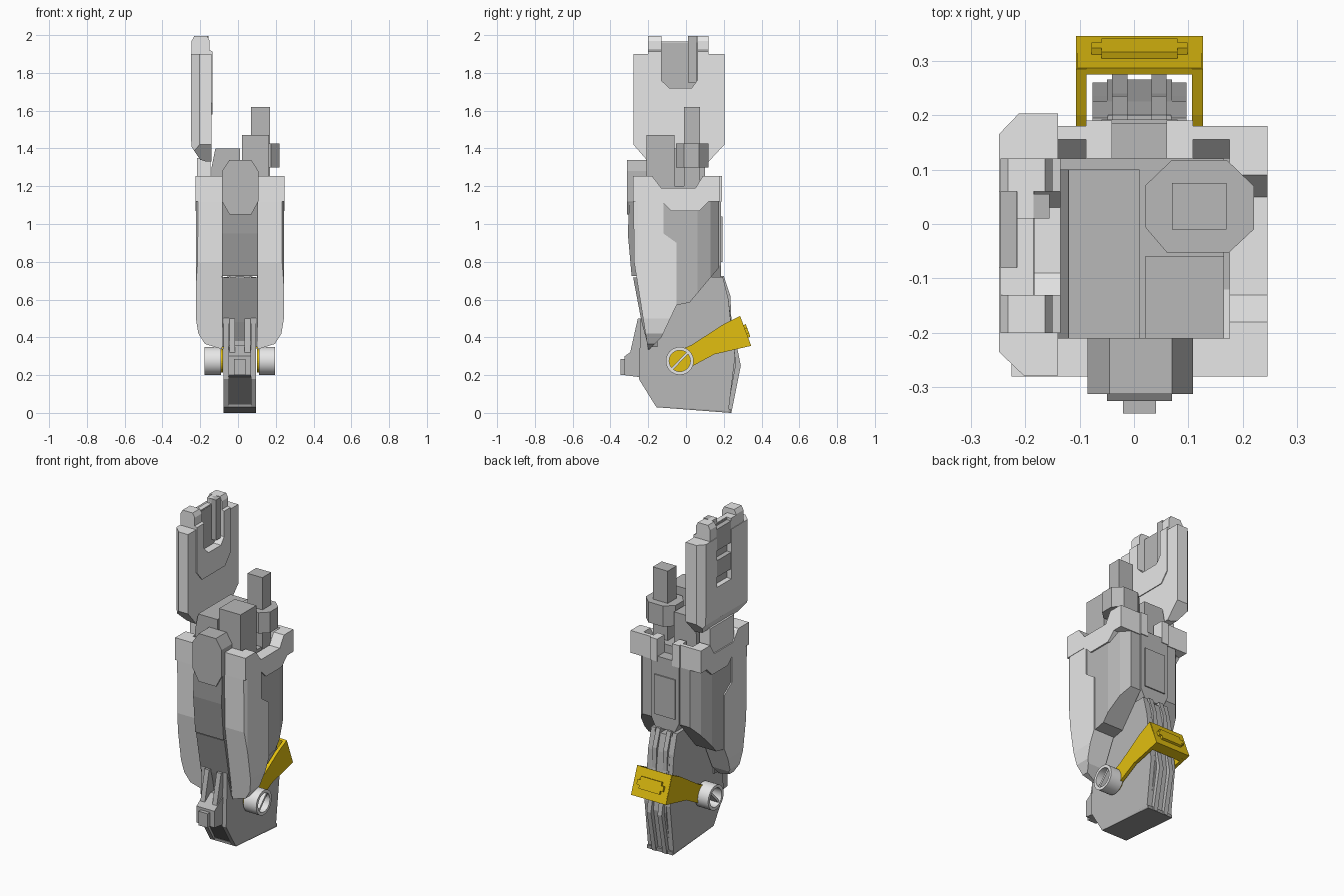
import bpy, bmesh, math
from mathutils import Vector

if "Cube" in bpy.data.objects:
    bpy.data.objects.remove(bpy.data.objects["Cube"])


def material(name, r, g, b):
    m = bpy.data.materials.new(name)
    m.use_nodes = True
    m.diffuse_color = (r, g, b, 1)
    m.node_tree.nodes["Principled BSDF"].inputs["Base Color"].default_value = (r, g, b, 1)
    return m


LIGHT = material("light grey", .8, .8, .8)
MID = material("mid grey", .48, .48, .48)
PANEL = material("panel grey", .33, .33, .33)
DARK = material("dark grey", .14, .14, .14)
GOLD = material("gold", .76, .52, .005)
CENTRE = .01  # the body's own mirror plane


def prism(name, axis, pts, lo, hi, mat):
    """Extrude a profile along an axis; the profile uses the other two axes in order."""
    bm = bmesh.new()

    def place(p, d):
        c = list(p)
        c.insert("xyz".index(axis), d)
        return bm.verts.new(c)
    a, b = [[place(p, d) for p in pts] for d in (lo, hi)]
    bm.faces.new(a)
    bm.faces.new(b)
    for i in range(len(pts)):
        j = (i + 1) % len(pts)
        bm.faces.new((a[i], a[j], b[j], b[i]))
    bmesh.ops.recalc_face_normals(bm, faces=bm.faces)
    me = bpy.data.meshes.new(name)
    bm.to_mesh(me)
    bm.free()
    me.materials.append(mat)
    o = bpy.data.objects.new(name, me)
    bpy.context.collection.objects.link(o)
    return o


def box(name, x, y, z, mat):
    return prism(name, "z", [(x[0], y[0]), (x[1], y[0]), (x[1], y[1]), (x[0], y[1])], *z, mat)


def combine(o, cutter, op):
    m = o.modifiers.new("cut", "BOOLEAN")
    m.operation, m.object, m.solver = op, cutter, "EXACT"
    dg = bpy.context.evaluated_depsgraph_get()
    me = bpy.data.meshes.new_from_object(o.evaluated_get(dg))
    o.modifiers.clear()
    o.data = me
    bpy.data.objects.remove(cutter)


def mirrored(o, name):
    """Copy a part across the body's mirror plane."""
    c = o.copy()
    c.data = o.data.copy()
    c.name = name
    for v in c.data.vertices:
        v.co.x = 2 * CENTRE - v.co.x
    c.data.flip_normals()
    bpy.context.collection.objects.link(c)


def circle(y, z, r, n=32):
    return [(y + r * math.cos(math.tau * i / n), z + r * math.sin(math.tau * i / n)) for i in range(n)]


# front side shells, tapered towards the bottom
shell = prism("left_front_shell", "x", [(-.278, 1.12), (-.12, 1.12), (-.12, .95), (-.05, .9), (-.05, .57),
              (-.13, .4), (-.2, .33), (-.275, .8)], .104, .3, LIGHT)
combine(shell, prism("taper", "y", [(.05, 1.2), (.243, 1.2), (.243, .5), (.23, .42), (.195, .365), (.05, .32)],
                     -.4, .3, LIGHT), "INTERSECT")
combine(shell, prism("corner", "z", [(.05, -.3), (.222, -.3), (.243, -.255), (.26, .1), (.05, .1)],
                     .2, 1.3, LIGHT), "INTERSECT")
mirrored(shell, "right_front_shell")

# rear side panels with chamfered rear corner
rear = prism("left_rear_panel", "x", [(-.12, 1.12), (.175, 1.12), (.175, .77), (.02, .585), (-.05, .57),
             (-.05, .9), (-.12, .95)], .1, .3, MID)
combine(rear, prism("corner", "z", [(.05, -.2), (.236, -.2), (.236, .06), (.21, .13), (.165, .18), (.05, .18)],
                    .4, 1.3, MID), "INTERSECT")
mirrored(rear, "right_rear_panel")

# collar around the top of the body
collar = prism("left_collar", "x", [(-.28, 1.255), (-.18, 1.255), (-.13, 1.19), (.05, 1.19), (.09, 1.255),
               (.18, 1.255), (.18, 1.12), (.12, 1.12), (.07, 1.07), (-.08, 1.07), (-.13, 1.12), (-.28, 1.12)],
               .175, .245, LIGHT)
mirrored(collar, "right_collar")
for end, y in (("front", (-.28, -.21)), ("rear", (.155, .18))):
    part = box("left_collar_" + end, (.1, .175), y, (1.12, 1.255), LIGHT)
    mirrored(part, "right_collar_" + end)
pocket = box("left_pocket_floor", (.105, .175), (.12, .155), (1.118, 1.126), DARK)
mirrored(pocket, "right_pocket_floor")

# inner core and the blocks standing on it
box("core", (-.14, .165), (-.21, .12), (.77, 1.2), MID)
prism("low_block", "y", [(-.14, 1.18), (-.14, 1.3), (-.12, 1.4), (.01, 1.4), (.01, 1.18)], -.21, .1, MID)
box("high_block", (.02, .165), (-.21, -.06), (1.18, 1.47), MID)
box("joint_post", (.07, .17), (-.01, .075), (1.18, 1.62), MID)
prism("joint_collar", "z", [(.02, .07), (.07, .118), (.17, .118), (.22, .07), (.22, -.01), (.175, -.052),
      (.06, -.052), (.02, -.005)], 1.3, 1.425, MID)

# front centre panels and cap
prism("front_cap", "y", [(-.085, 1.12), (-.045, 1.05), (.07, 1.05), (.108, 1.12), (.108, 1.28), (.07, 1.34),
      (-.045, 1.34), (-.085, 1.28)], -.312, -.21, MID)
prism("upper_front_panel", "x", [(-.3, 1.12), (-.308, .95), (-.288, .725), (-.16, .725), (-.16, 1.12)],
      -.085, .105, PANEL)
prism("lower_front_panel", "x", [(-.28, .718), (-.235, .48), (-.2, .35), (-.15, .35), (-.15, .718)],
      -.085, .105, PANEL)

# rear centre panel with two prongs
prism("rear_panel", "y", [(-.083, 1.15), (.105, 1.15), (.105, .78), (.075, .72), (-.055, .72), (-.083, .78)],
      .1, .185, MID)
box("rear_inset", (-.06, .08), (.18, .192), (.8, 1.04), MID)
prong = box("left_rear_prong", (.06, .108), (.12, .19), (1.12, 1.255), LIGHT)
mirrored(prong, "right_rear_prong")

# lower limb: two side plates around stepped centre plates
plate = prism("left_limb_plate", "x", [(-.25, .18), (-.16, .035), (.225, .01), (.26, .3), (.235, .5), (.225, .6),
              (.195, .72), (-.1, .72), (-.24, .5)], .068, .096, MID)
mirrored(plate, "right_limb_plate")
prism("limb_core", "x", [(-.22, .2), (-.14, .04), (.22, .01), (.265, .26), (.225, .6), (.2, .7), (-.1, .7), (-.2, .5)],
      -.05, .07, MID)
ridge = prism("left_limb_ridge", "x", [(.1, .03), (.24, 0), (.29, .25), (.24, .5), (.235, .62), (.2, .725), (.1, .72)],
              .032, .06, MID)
mirrored(ridge, "right_limb_ridge")
prism("limb_sole", "x", [(-.157, .03), (.235, 0), (.235, .02), (-.157, .045)], -.076, .096, PANEL)
prism("limb_front_recess", "x", [(-.235, .19), (-.152, .045), (-.13, .045), (-.2, .19)], -.048, .068, DARK)

# front latch on the lower limb
prism("latch_block", "x", [(-.325, .2), (-.325, .3), (-.24, .36), (-.2, .36), (-.2, .19), (-.25, .19)],
      -.05, .07, MID)
box("latch_nose", (-.02, .04), (-.348, -.3), (.2, .285), MID)
tine = prism("left_latch_tine", "x", [(-.3, .3), (-.255, .5), (-.23, .5), (-.2, .3)], .035, .065, MID)
mirrored(tine, "right_latch_tine")

# hollow pivot pegs with a diagonal bar
peg = prism("left_peg", "x", circle(-.033, .275, .074), .11, .197, LIGHT)
combine(peg, prism("bore", "x", circle(-.033, .275, .056), .13, .3, LIGHT), "DIFFERENCE")
bpy.ops.object.select_all(action="DESELECT")
peg.select_set(True)
bpy.context.view_layer.objects.active = peg
bpy.ops.object.shade_smooth_by_angle(angle=math.radians(30))
mirrored(peg, "right_peg")
bar = prism("left_peg_bar", "x", [(-.078, .237), (-.068, .229), (.012, .313), (.002, .321)], .13, .19, LIGHT)
mirrored(bar, "right_peg_bar")

# gold bracket: arms, pivot discs, cross piece and raised panel
arm = prism("left_bracket_arm", "x", [(-.06, .32), (.03, .36), (.2, .47), (.285, .512), (.345, .355), (.15, .31),
            (.02, .24), (-.04, .22)], .107, .127, GOLD)
mirrored(arm, "right_bracket_arm")
disc = prism("left_bracket_disc", "x", circle(-.033, .275, .062), .1, .132, GOLD)
mirrored(disc, "right_bracket_disc")
prism("bracket_cross_piece", "x", [(.275, .506), (.287, .512), (.345, .355), (.285, .342)], -.104, .124, GOLD)
for name, half, lo, hi in (("wide", .088, .42, .6), ("narrow", .07, .3, .72)):
    top, end, out = Vector((.287, .512)), Vector((.345, .355)), Vector((.012, .005))
    a, b = top.lerp(end, lo), top.lerp(end, hi)
    prism("bracket_" + name + "_pad", "x", [a - out, a + out, b + out, b - out], CENTRE - half, CENTRE + half, GOLD)

# tall side shield
shield = prism("shield", "x", [(-.278, 1.9), (-.278, 1.42), (-.2, 1.33), (.12, 1.33), (.203, 1.42), (.203, 1.9)],
               -.3, -.14, LIGHT)
combine(shield, prism("plan", "z", [(-.1, -.3), (-.18, -.3), (-.248, -.235), (-.248, .165), (-.2, .215), (-.1, .215)],
                      1.2, 2.1, LIGHT), "INTERSECT")
combine(shield, prism("foot", "y", [(-.1, 2.1), (-.26, 2.1), (-.247, 1.41), (-.2, 1.34), (-.1, 1.31)],
                      -.4, .4, LIGHT), "INTERSECT")
tab = prism("shield_tab", "x", [(-.2, 1.995), (-.2, 1.64), (-.15, 1.58), (.07, 1.58), (.12, 1.64), (.12, 1.995)],
            -.3, -.135, LIGHT)
combine(tab, prism("shoulders", "y", [(-.1, 1.5), (-.1, 1.9), (-.15, 1.92), (-.15, 1.97), (-.165, 1.997),
                   (-.23, 1.997), (-.245, 1.97), (-.245, 1.5)], -.4, .4, LIGHT), "INTERSECT")
INNER = [(-.13, 2.1), (-.13, 1.76), (-.09, 1.72), (.03, 1.72), (.06, 1.76), (.06, 2.1)]
for part in (shield, tab):
    combine(part, prism("inner_slot", "x", INNER, -.185, -.1, LIGHT), "DIFFERENCE")
    combine(part, box("outer_slot", (-.3, -.215), (-.08, .06), (1.6, 2.1), LIGHT), "DIFFERENCE")
    combine(part, box("top_gap", (-.3, -.1), (-.13, .01), (1.965, 2.1), LIGHT), "DIFFERENCE")
box("shield_inner_clip", (-.2, -.155), (.01, .055), (1.75, 1.995), MID)
box("shield_slot_back", (-.217, -.183), (-.13, .06), (1.6, 1.96), MID)
for name, z in (("lower", (1.66, 1.76)), ("upper", (1.82, 1.95))):
    box("shield_%s_slot_block" % name, (-.246, -.21), (-.08, .06), z, MID)

# hinge between shield and body
box("shield_hinge", (-.218, -.145), (-.15, .08), (1.18, 1.35), LIGHT)
